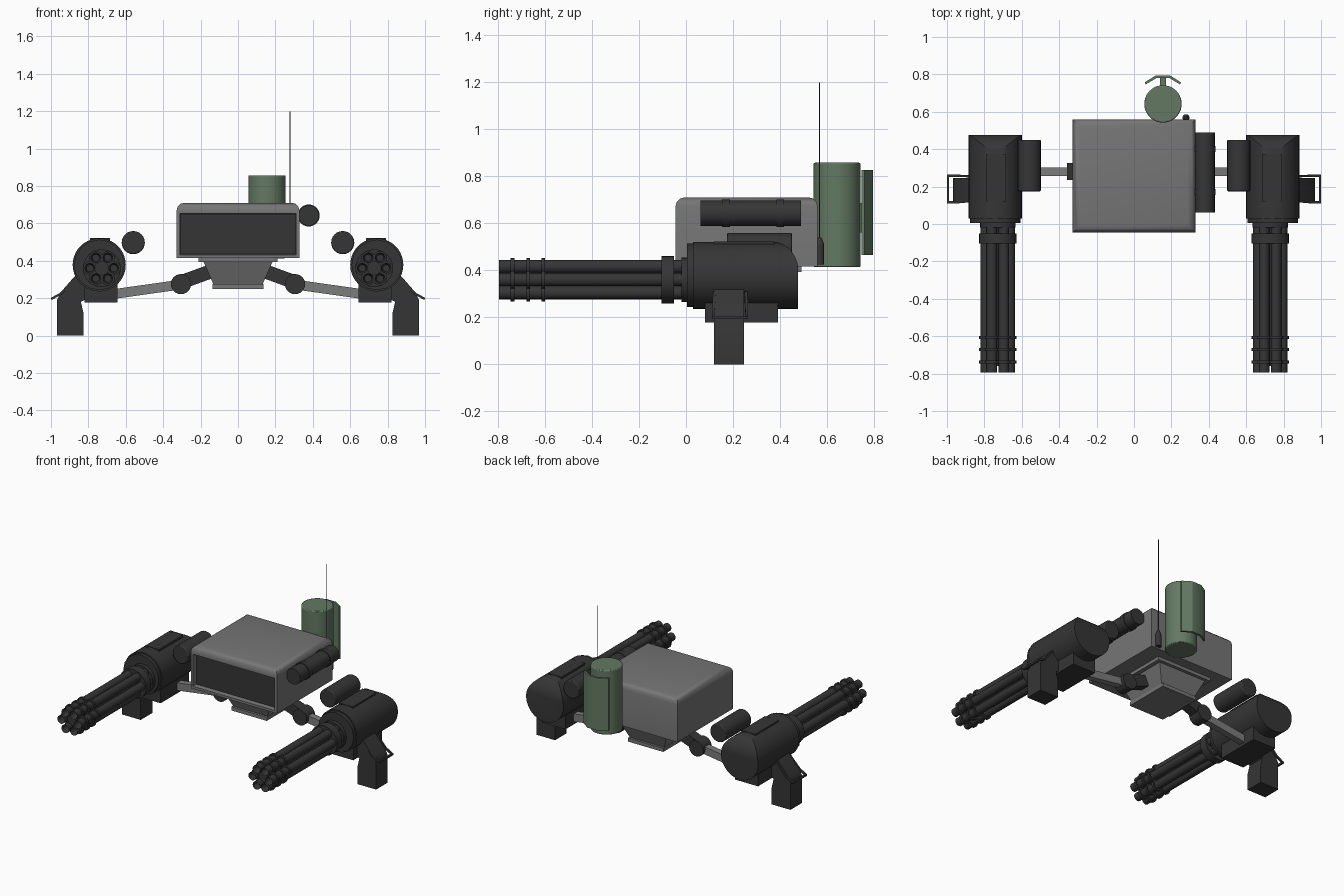
import bpy, bmesh, math
from mathutils import Vector, Matrix

if "Cube" in bpy.data.objects:
    bpy.data.objects.remove(bpy.data.objects["Cube"])


def mat(name, c):
    m = bpy.data.materials.new(name)
    m.diffuse_color = (*c, 1)
    m.use_nodes = True
    m.node_tree.nodes["Principled BSDF"].inputs["Base Color"].default_value = m.diffuse_color
    return m


GREY = mat("mid_grey", (0.18, 0.18, 0.18))
ARM = mat("arm_grey", (0.20, 0.20, 0.20))
DARK = mat("gunmetal", (0.036, 0.036, 0.036))
GREEN = mat("olive_green", (0.125, 0.19, 0.125))


def finish(bm, name, mats, mirror=False, bevel=0, segs=2):
    bmesh.ops.recalc_face_normals(bm, faces=bm.faces)
    me = bpy.data.meshes.new(name)
    bm.to_mesh(me)
    bm.free()
    ob = bpy.data.objects.new(name, me)
    bpy.context.collection.objects.link(ob)
    for m in mats if isinstance(mats, list) else [mats]:
        me.materials.append(m)
    if bevel:
        b = ob.modifiers.new("bevel", 'BEVEL')
        b.width, b.segments = bevel, segs
        b.limit_method = 'ANGLE'
        b.angle_limit = math.radians(50)
    if mirror:
        ob.modifiers.new("mirror", 'MIRROR').use_mirror_merge = False
    return ob


def add_cyl(bm, p0, p1, r, r2=None, n=24):
    p0, p1 = Vector(p0), Vector(p1)
    d = p1 - p0
    rot = d.to_track_quat('Z', 'Y').to_matrix().to_4x4()
    bmesh.ops.create_cone(bm, cap_ends=True, segments=n, radius1=r, radius2=r if r2 is None else r2,
                          depth=d.length, matrix=Matrix.Translation((p0 + p1) / 2) @ rot)


def add_box(bm, lo, hi):
    lo, hi = Vector(lo), Vector(hi)
    return bmesh.ops.create_cube(bm, size=1, matrix=Matrix.Translation((lo + hi) / 2)
                                 @ Matrix.Diagonal((*(hi - lo), 1)))['verts']


def add_prism(bm, pts, axis, a, b):
    """Extrude a 2D outline along axis ('y': points are x,z; 'z': points are x,y)."""
    place = (lambda p, t: (p[0], t, p[1])) if axis == 'y' else (lambda p, t: (p[0], p[1], t))
    f = bm.faces.new([bm.verts.new(place(p, a)) for p in pts])
    ext = bmesh.ops.extrude_face_region(bm, geom=[f])['geom']
    d = (0, b - a, 0) if axis == 'y' else (0, 0, b - a)
    bmesh.ops.translate(bm, verts=[v for v in ext if isinstance(v, bmesh.types.BMVert)], vec=d)


def add_bar(bm, p0, p1, w, h):
    """Rectangular bar between two points."""
    p0, p1 = Vector(p0), Vector(p1)
    d = p1 - p0
    rot = d.to_track_quat('Z', 'Y').to_matrix().to_4x4()
    bmesh.ops.create_cube(bm, size=1, matrix=Matrix.Translation((p0 + p1) / 2) @ rot
                          @ Matrix.Diagonal((w, h, d.length, 1)))


# Main housing with rounded top rim and recessed dark front screen
bm = bmesh.new()
add_box(bm, (-.328, -.045, .415), (.328, .56, .71))
top = [e for e in bm.edges if all(v.co.z > .7 for v in e.verts)]
bmesh.ops.bevel(bm, geom=top, offset=.04, segments=3, profile=.5, affect='EDGES')
bm.normal_update()
front = min(bm.faces, key=lambda f: f.normal.y * f.calc_area())
bmesh.ops.inset_region(bm, faces=[front], thickness=.024, depth=0)
bmesh.ops.inset_region(bm, faces=[front], thickness=.006, depth=-.03)
front.material_index = 1
finish(bm, "main_housing", [GREY, DARK])

# Neck: upper plate, tapered block, lower plate
bm = bmesh.new()
add_box(bm, (-.212, .07, .392), (.212, .49, .42))
for v in add_box(bm, (-.185, .09, .27), (.185, .47, .395)):
    if v.co.z < .3:
        v.co.x *= .70
        v.co.y = .28 + (v.co.y - .28) * .75
add_box(bm, (-.135, .12, .25), (.135, .44, .275))
finish(bm, "neck", GREY)

# Arms: dark upper link and elbow, lighter lower link
bm = bmesh.new()
add_bar(bm, (.14, .28, .345), (.305, .28, .285), .07, .075)
add_cyl(bm, (.305, .235, .275), (.305, .325, .275), .054)
finish(bm, "arm_elbow", DARK, True)
bm = bmesh.new()
add_bar(bm, (.31, .28, .272), (.70, .28, .217), .045, .052)
finish(bm, "arm_lower_link", ARM, True)

# Gun body: cylinder whose rear top is rounded off by a fan of cuts
GX, GZ, BX, BZ = .742, .378, .728, .36
bm = bmesh.new()
add_cyl(bm, (GX, .03, GZ), (GX, .477, GZ), .142, n=40)
for i in range(1, 10):
    a = math.radians(9 * i)
    no = Vector((0, math.cos(a), math.sin(a)))
    co = Vector((0, .352, .40)) + no * .125
    r = bmesh.ops.bisect_plane(bm, geom=bm.verts[:] + bm.edges[:] + bm.faces[:], dist=1e-6,
                               plane_co=co, plane_no=no, clear_outer=True)
    edges = [e for e in bm.edges if e.is_boundary]
    if edges:
        bmesh.ops.holes_fill(bm, edges=edges, sides=0)
finish(bm, "gun_body", DARK, True)

# Gun front ring, top plate and underside mount
bm = bmesh.new()
add_cyl(bm, (GX, .005, GZ), (GX, .035, GZ), .135, n=16)
add_cyl(bm, (BX, -.02, BZ), (BX, .01, BZ), .095)
add_box(bm, (.685, .12, .48), (.79, .375, .522))
add_box(bm, (.645, .08, .178), (.822, .39, .29))
finish(bm, "gun_fittings", DARK, True)

# Six rotating barrels with open muzzles
bm = bmesh.new()
ring = [(BX + .064 * math.cos(i * math.pi / 3), BZ + .064 * math.sin(i * math.pi / 3)) for i in range(6)]
for x, z in ring:
    add_cyl(bm, (x, -.795, z), (x, .01, z), .028, n=16)
bm.normal_update()
caps = [f for f in bm.faces if f.normal.y < -.9]
bmesh.ops.inset_individual(bm, faces=caps, thickness=.009)
bmesh.ops.translate(bm, verts=list({v for f in caps for v in f.verts}), vec=(0, .05, 0))
add_cyl(bm, (BX, -.76, BZ), (BX, .01, BZ), .038)
finish(bm, "gun_barrels", DARK, True)

# Barrel clamps and collar
bm = bmesh.new()
for y in (-.737, -.671, -.607):
    for x, z in ring:
        add_cyl(bm, (x, y - .008, z), (x, y + .008, z), .037, n=16)
    add_cyl(bm, (BX, y - .007, BZ), (BX, y + .007, BZ), .066)
add_cyl(bm, (BX, -.105, BZ), (BX, -.05, BZ), .101)
finish(bm, "barrel_clamps", DARK, True)

# Inner side cylinder beside each gun
bm = bmesh.new()
add_cyl(bm, (.56, .175, .497), (.56, .45, .497), .062)
finish(bm, "gun_side_cylinder", DARK, True, .006)

# Ejection chute with flared open frame on the outside of each gun
bm = bmesh.new()
add_prism(bm, [(.825, 0.0), (.968, 0.0), (.968, .19), (.95, .225), (.865, .325), (.78, .30),
               (.805, .20), (.84, .18), (.825, .115)], 'y', .12, .246)
finish(bm, "ejection_chute", DARK, True)
bm = bmesh.new()
for y in (.116, .258):
    add_bar(bm, (.875, y - .003 if y > .2 else y + .006, .305), (.945, y, .225), .012, .012)
    add_bar(bm, (.945, y, .225), (.995, y, .198), .012, .012)
add_bar(bm, (.994, .11, .198), (.994, .264, .198), .012, .012)
finish(bm, "chute_frame", DARK, True)

# Single sight tube on the right side of the housing
bm = bmesh.new()
add_cyl(bm, (.378, .062, .642), (.378, .488, .642), .054)
for y in (.17, .40):
    add_cyl(bm, (.378, y - .016, .642), (.378, y + .016, .642), .059)
    add_box(bm, (.30, y - .016, .625), (.378, y + .016, .66))
finish(bm, "side_tube", DARK)

# Green canister with its rear folded shield
bm = bmesh.new()
add_cyl(bm, (.155, .642, .413), (.155, .642, .857), .1, n=40)
finish(bm, "canister", GREEN, bevel=.006)
bm = bmesh.new()
add_box(bm, (.138, .73, .56), (.172, .782, .685))
add_prism(bm, [(.058, .758), (.118, .795), (.192, .795), (.25, .758), (.246, .746),
               (.19, .78), (.12, .78), (.062, .746)], 'z', .465, .827)
finish(bm, "canister_shield", GREEN)

# Whip antenna and its base
bm = bmesh.new()
add_cyl(bm, (.278, .568, .425), (.278, .568, .51), .019, n=16)
add_cyl(bm, (.278, .568, .51), (.278, .568, .54), .019, .008, n=16)
add_cyl(bm, (.278, .568, .53), (.278, .568, 1.197), .0025, n=8)
finish(bm, "antenna", DARK)

# Smooth the round surfaces, keep hard edges
bpy.ops.object.select_all(action='SELECT')
bpy.context.view_layer.objects.active = bpy.context.collection.objects[0]
bpy.ops.object.shade_smooth_by_angle(angle=math.radians(32))
